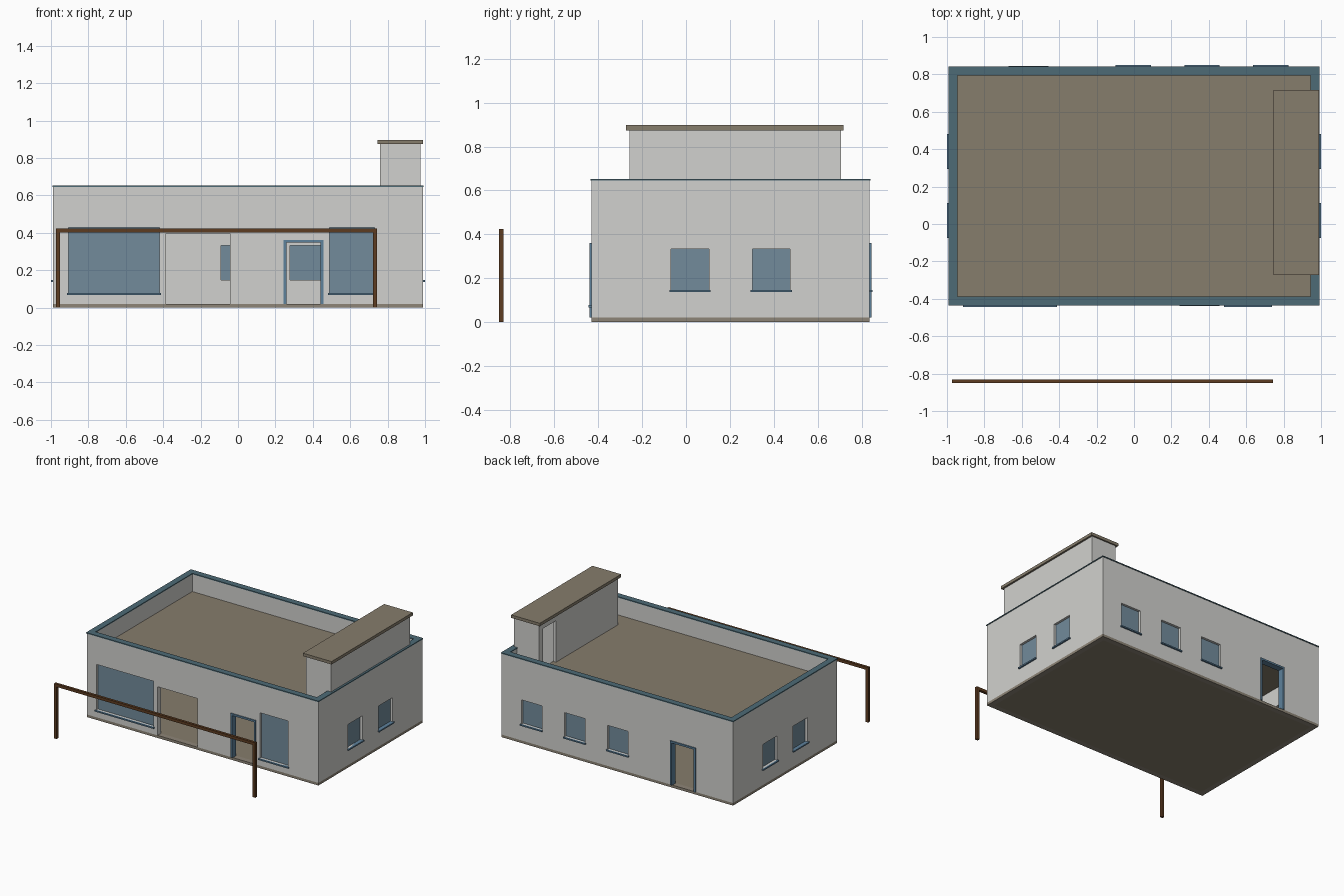
import bpy, bmesh
from mathutils import Vector

old = bpy.data.objects.get("Cube")
if old:
    bpy.data.objects.remove(old, do_unlink=True)


def material(name, r, g, b):
    m = bpy.data.materials.new(name)
    m.use_nodes = True
    m.diffuse_color = (r, g, b, 1)
    bsdf = m.node_tree.nodes["Principled BSDF"]
    bsdf.inputs["Base Color"].default_value = (r, g, b, 1)
    bsdf.inputs["Roughness"].default_value = 0.8
    return m


PLASTER = material("plaster grey", 0.64, 0.64, 0.62)
STONE = material("stone brown", 0.24, 0.205, 0.15)
PLINTH = material("plinth brown", 0.27, 0.235, 0.185)
GLASS = material("glass blue", 0.17, 0.26, 0.33)
TRIM = material("trim blue", 0.11, 0.22, 0.33)
CAP = material("cap teal", 0.075, 0.145, 0.18)
WOOD = material("wood brown", 0.11, 0.045, 0.015)


def finish(name, bm, mat):
    bmesh.ops.recalc_face_normals(bm, faces=bm.faces)
    mesh = bpy.data.meshes.new(name)
    bm.to_mesh(mesh)
    bm.free()
    mesh.materials.append(mat)
    ob = bpy.data.objects.new(name, mesh)
    bpy.context.collection.objects.link(ob)
    return ob


def panel(name, axis, start, end, urange, vrange, mat, holes=()):
    """Slab from start to end along an axis, with rectangular holes (u0, u1, v0, v1)."""
    ua, va = [i for i in range(3) if i != axis]
    us = sorted({*urange, *(u for h in holes for u in h[:2])})
    vs = sorted({*vrange, *(v for h in holes for v in h[2:])})
    bm = bmesh.new()
    grid = {}

    def vert(u, v):
        if (u, v) not in grid:
            p = Vector()
            p[axis], p[ua], p[va] = start, u, v
            grid[u, v] = bm.verts.new(p)
        return grid[u, v]

    for a, b in zip(us, us[1:]):
        for c, d in zip(vs, vs[1:]):
            cu, cv = (a + b) / 2, (c + d) / 2
            if not any(h[0] < cu < h[1] and h[2] < cv < h[3] for h in holes):
                bm.faces.new([vert(a, c), vert(b, c), vert(b, d), vert(a, d)])
    ext = bmesh.ops.extrude_face_region(bm, geom=bm.faces[:], use_keep_orig=True)
    shift = Vector()
    shift[axis] = end - start
    moved = [g for g in ext["geom"] if isinstance(g, bmesh.types.BMVert)]
    bmesh.ops.translate(bm, verts=moved, vec=shift)
    return finish(name, bm, mat)


def box(name, xr, yr, zr, mat):
    return panel(name, 2, zr[0], zr[1], xr, yr, mat)


# Main dimensions
X, Y0, Y1 = 0.988, -0.431, 0.837
T = 0.04
BASE, ROOF, TOP = 0.02, 0.51, 0.645

# Openings (u0, u1, z0, z1)
front_windows = [(-0.905, -0.419, 0.077, 0.428), (0.488, 0.73, 0.077, 0.428)]
front_door = (0.255, 0.445, BASE, 0.35)
entry = (-0.384, -0.043, BASE, 0.395)
back_windows = [(x, x + 0.172, 0.147, 0.333) for x in (-0.09, 0.277, 0.645)]
back_door = (-0.66, -0.467, BASE, 0.35)
side_windows = [(y, y + 0.172, 0.147, 0.333) for y in (-0.068, 0.302)]

# Outer walls
panel("front_wall", 1, Y0, Y0 + T, (-X, X), (BASE, TOP), PLASTER,
      front_windows + [front_door, entry])
panel("back_wall", 1, Y1, Y1 - T, (-X, X), (BASE, TOP), PLASTER,
      back_windows + [back_door])
for side, s in (("left", 1), ("right", -1)):
    panel(side + "_wall", 0, s * X, s * (X - T), (Y0 + T, Y1 - T), (BASE, TOP),
          PLASTER, side_windows)

# Base: plinth ring and floor
inside = (-X + T, X - T, Y0 + T, Y1 - T)
panel("plinth", 2, 0, BASE, (-X, X), (Y0, Y1), PLINTH, [inside])
box("floor", inside[:2], inside[2:], (0, BASE), STONE)

# Roof deck with stair hole, and parapet cap
stair_hole = (0.785, 0.94, 0.485, 0.685)
panel("roof_deck", 2, ROOF - 0.03, ROOF, inside[:2], inside[2:], STONE, [stair_hole])
E = 0.004
panel("parapet_cap", 2, TOP, TOP + 0.008, (-X - E, X + E), (Y0 - E, Y1 + E), CAP,
      [(inside[0] + E, inside[1] - E, inside[2] + E, inside[3] - E)])


# Windows: recessed pane and projecting sill
def window(name, axis, outer, s, hole):
    u0, u1, z0, z1 = hole
    panel(name + "_pane", axis, outer - s * 0.018, outer - s * 0.026,
          (u0, u1), (z0, z1), GLASS)
    panel(name + "_sill", axis, outer - s * 0.018, outer + s * 0.012,
          (u0 - 0.008, u1 + 0.008), (z0 - 0.01, z0), TRIM)


for i, h in enumerate(front_windows):
    window(f"front_window_{i + 1}", 1, Y0, -1, h)
for i, h in enumerate(back_windows):
    window(f"back_window_{i + 1}", 1, Y1, 1, h)
for i, h in enumerate(side_windows):
    window(f"left_window_{i + 1}", 0, X, 1, h)
    window(f"right_window_{i + 1}", 0, -X, -1, h)


# Door frames around the open doorways
def door_frame(name, outer, s, hole):
    u0, u1, z0, z1 = hole
    w = 0.011
    panel(name, 1, outer - s * T, outer + s * 0.008, (u0 - w, u1 + w),
          (z0, z1 + w), TRIM, [(u0 + 0.003, u1 - 0.003, z0, z1 - 0.003)])


door_frame("front_door_frame", Y0, -1, front_door)
door_frame("back_door_frame", Y1, 1, back_door)

# Stair house on the roof, with a doorway facing the deck
HX0, HX1, HY0, HY1, HZ = 0.76, 0.976, -0.258, 0.706, 0.874
t = 0.02
panel("stair_house_inner_wall", 0, HX0, HX0 + t, (HY0, HY1), (ROOF, HZ), PLASTER,
      [(0.50, 0.66, ROOF, 0.83)])
panel("stair_house_outer_wall", 0, HX1, HX1 - t, (HY0, HY1), (ROOF, HZ), PLASTER)
for name, a, b in (("front", HY0, HY0 + t), ("back", HY1 - t, HY1)):
    box(f"stair_house_{name}_wall", (HX0 + t, HX1 - t), (a, b), (ROOF, HZ), PLASTER)
box("stair_partition", (HX0 + t, HX1 - t), (0.465, 0.485), (BASE, HZ), PLASTER)
box("stair_house_roof", (0.746, 0.99), (-0.274, 0.717), (HZ, 0.897), STONE)

# Free-standing timber frame in front
PX0, PX1, W, PZ = -0.974, 0.743, 0.022, 0.424
for name, x in (("right", PX0), ("left", PX1 - W)):
    box(f"{name}_post", (x, x + W), (-0.851, -0.831), (0, PZ - W), WOOD)
box("beam", (PX0, PX1), (-0.851, -0.831), (PZ - W, PZ), WOOD)
